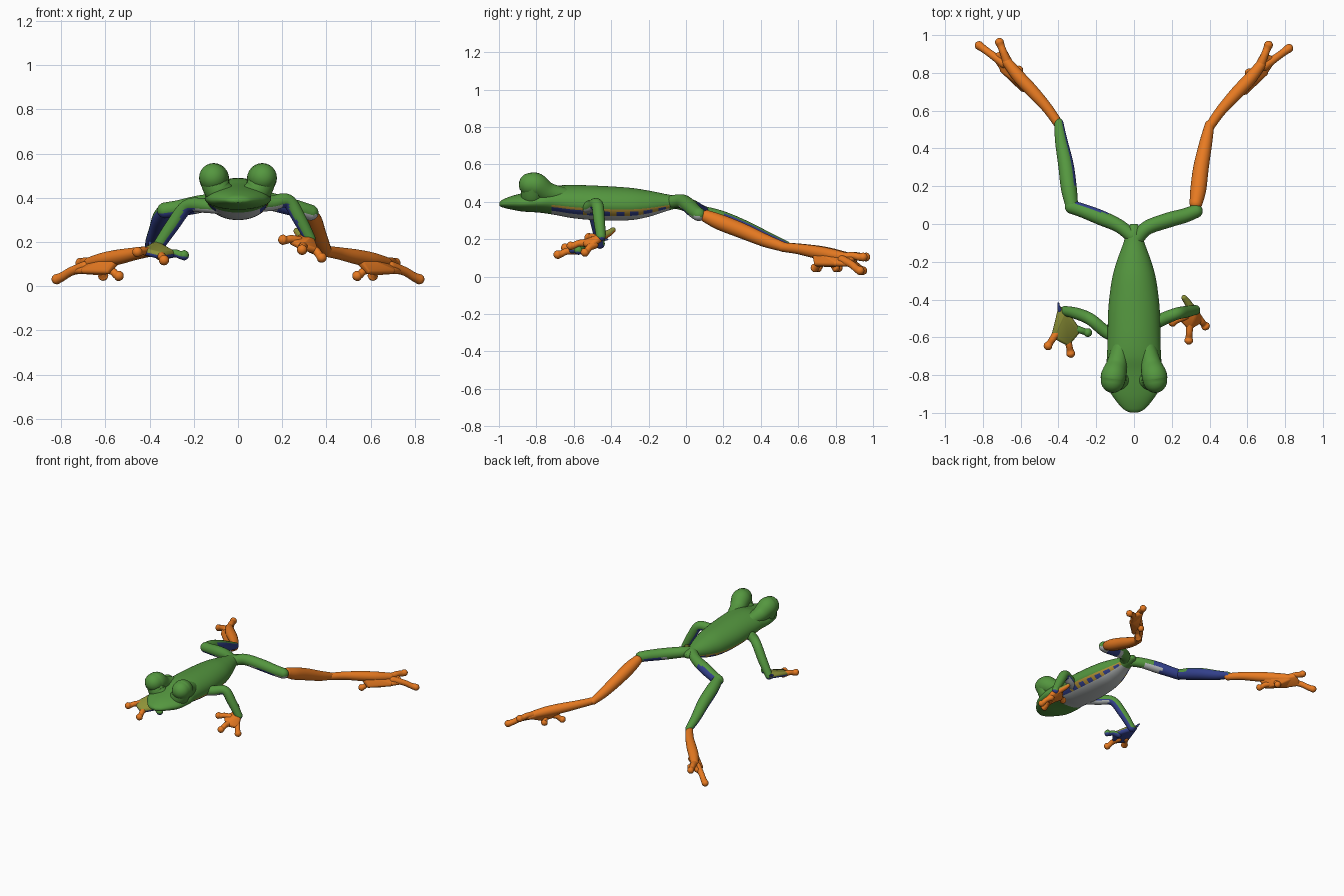
import bpy, bmesh, math
from mathutils import Vector

if "Cube" in bpy.data.objects:
    bpy.data.objects.remove(bpy.data.objects["Cube"])


def mat(name, c):
    m = bpy.data.materials.new(name)
    m.diffuse_color = (*c, 1)
    m.use_nodes = True
    m.node_tree.nodes["Principled BSDF"].inputs["Base Color"].default_value = m.diffuse_color
    return m


GREEN = mat("leaf green", (0.09, 0.31, 0.05))
ORANGE = mat("orange", (0.82, 0.20, 0.016))
BLUE = mat("deep blue", (0.035, 0.055, 0.28))
WHITE = mat("belly grey", (0.50, 0.53, 0.53))
TAN = mat("flank tan", (0.48, 0.30, 0.04))
OLIVE = mat("olive", (0.27, 0.29, 0.04))


def finish(bm, name, mats, rule=None):
    bmesh.ops.recalc_face_normals(bm, faces=bm.faces)
    for f in bm.faces:
        f.smooth = True
        if rule:
            f.material_index = rule(f.calc_center_median(), f.normal)
    me = bpy.data.meshes.new(name)
    bm.to_mesh(me)
    bm.free()
    for m in mats:
        me.materials.append(m)
    ob = bpy.data.objects.new(name, me)
    bpy.context.collection.objects.link(ob)
    return ob


def spline(pts, n):
    """Catmull-Rom through tuples of any length"""
    out = []
    for i in range(len(pts) - 1):
        a, b, c, d = (pts[max(i - 1, 0)], pts[i], pts[i + 1], pts[min(i + 2, len(pts) - 1)])
        for k in range(n):
            t = k / n
            out.append([0.5 * (2 * q + (r - p) * t + (2 * p - 5 * q + 4 * r - s) * t * t
                               + (3 * q - p - 3 * r + s) * t ** 3) for p, q, r, s in zip(a, b, c, d)])
    out.append(list(pts[-1]))
    return out


def loft(bm, rings):
    vs = [[bm.verts.new(p) for p in r] for r in rings]
    n = len(vs[0])
    for a, b in zip(vs, vs[1:]):
        for j in range(n):
            bm.faces.new((a[j], a[(j + 1) % n], b[(j + 1) % n], b[j]))
    bm.faces.new(vs[0])
    bm.faces.new(vs[-1])


def tube(name, pts, mats, rule=None, n=6, seg=24):
    """Round tube through (x, y, z, radius) with rounded ends"""
    s = spline(pts, n)
    P = [Vector(q[:3]) for q in s]
    R = [max(q[3], 0.003) for q in s]
    d0, d1 = (P[0] - P[1]).normalized(), (P[-1] - P[-2]).normalized()
    caps = [0.97, 0.8, 0.5, 0.2]
    head = [(P[0] + d0 * R[0] * math.sin(math.acos(k)), R[0] * k) for k in reversed(caps)]
    tail = [(P[-1] + d1 * R[-1] * math.sin(math.acos(k)), R[-1] * k) for k in caps]
    path = head + list(zip(P, R)) + tail
    rings, u = [], None
    for i, (p, r) in enumerate(path):
        t = (path[min(i + 1, len(path) - 1)][0] - path[max(i - 1, 0)][0]).normalized()
        u = (t.orthogonal() if u is None else u - t * u.dot(t)).normalized()
        w = t.cross(u)
        rings.append([p + r * (u * math.cos(a) + w * math.sin(a))
                      for a in (2 * math.pi * j / seg for j in range(seg))])
    bm = bmesh.new()
    loft(bm, rings)
    return finish(bm, name, mats, rule)


def web(name, pts, mats, rule=None):
    """Skin stretched over balls (x, y, z, radius)"""
    bm = bmesh.new()
    for x, y, z, r in pts:
        for k in range(7):
            e = -math.pi / 2 + math.pi * k / 6
            for j in range(12):
                a = j * math.pi / 6
                bm.verts.new((x + r * math.cos(e) * math.cos(a), y + r * math.cos(e) * math.sin(a), z + r * math.sin(e)))
    bmesh.ops.remove_doubles(bm, verts=bm.verts, dist=1e-5)
    bmesh.ops.convex_hull(bm, input=bm.verts)
    bmesh.ops.delete(bm, geom=[v for v in bm.verts if not v.link_faces], context='VERTS')
    return finish(bm, name, mats, rule)


def below(limit):
    """Second colour on faces that look down"""
    return lambda c, n: 1 if n.z < limit else 0


def digit(name, base, tip, mats, r=0.018, pad=0.026, rule=None):
    """Thin toe ending in a round pad"""
    b, t = Vector(base), Vector(tip)
    mid = b.lerp(t, 0.5) + Vector((0, 0, 0.006))
    near = b.lerp(t, 0.8)
    return tube(name, [(*b, r * 1.2), (*mid, r), (*near, r), (*t, pad * 0.9)], mats, rule)


# Body and head: (y, half width, top, bottom)
SECT = [(-0.998, .02, .397, .378), (-.98, .056, .412, .37), (-.93, .10, .432, .358), (-.87, .135, .447, .348),
        (-.78, .15, .465, .342), (-.70, .143, .485, .33), (-.6, .14, .49, .312), (-.45, .136, .485, .30),
        (-.3, .118, .475, .302), (-.2, .092, .46, .32), (-.1, .056, .44, .352), (-.04, .042, .43, .368),
        (0.0, .018, .415, .385)]
SEG = 72
prof = spline(SECT, 14)


def mid_z(top, bot):
    return bot + 0.45 * (top - bot)


body_rings = []
for y, w, top, bot in prof:
    c = mid_z(top, bot)
    ring = []
    for j in range(SEG):
        a = 2 * math.pi * j / SEG
        s = math.sin(a)
        ring.append((w * math.cos(a), y, c + s * ((top - c) if s > 0 else (c - bot))))
    body_rings.append(ring)


def body_rule(c, n):
    # green back, tan stripe carrying blue dashes, grey belly
    if c.y < -0.72 or c.y > -0.09:
        return 0
    y, w, top, bot = min(prof, key=lambda q: abs(q[0] - c.y))
    m = mid_z(top, bot)
    d = math.degrees(math.asin(max(-1, min(1, (c.z - m) / (m - bot)))))
    if d > -15:
        return 0
    if d > -25:
        return 3
    if d > -45:
        return 1 if c.y < -0.57 or (c.y / 0.075) % 1 < 0.6 else 3
    return 2


bm = bmesh.new()
loft(bm, body_rings)
finish(bm, "body", [GREEN, BLUE, WHITE, TAN], body_rule)

# Bulging eyes running back into the neck and down to the cheeks
for s, side in ((1, "right"), (-1, "left")):
    tube(side + "_eye", [(s * .112, -.83, .492, .064), (s * .107, -.80, .486, .067),
                         (s * .09, -.74, .45, .055), (s * .07, -.65, .43, .045)], [GREEN])
    tube(side + "_eye_base", [(s * .112, -.82, .48, .06), (s * .09, -.82, .435, .062),
                              (s * .06, -.82, .41, .055)], [GREEN])


# Arms: grey under the shoulder, blue under the forearm
def arm_rule(c, n):
    if n.z > -.35:
        return 0
    return 2 if abs(c.x) < .2 and n.z < -.5 else 1


ARM = [GREEN, BLUE, WHITE]
tube("right_arm", [(.08, -.54, .37, .035), (.15, -.505, .375, .034), (.225, -.475, .385, .032),
                   (.275, -.465, .31, .031), (.325, -.455, .215, .026)], ARM, arm_rule)
tube("left_arm", [(-.08, -.60, .36, .035), (-.15, -.57, .365, .033), (-.23, -.505, .36, .032),
                  (-.30, -.475, .27, .031), (-.365, -.46, .175, .026)], ARM, arm_rule)

# Right hand
web("right_palm", [(.325, -.465, .205, .022), (.285, -.45, .215, .018), (.25, -.495, .20, .016),
                   (.295, -.54, .18, .018), (.345, -.51, .165, .017)], [ORANGE])
digit("right_finger_inner", (.275, -.485, .205), (.205, -.52, .21), [ORANGE])
digit("right_finger_middle", (.295, -.53, .18), (.29, -.615, .165), [ORANGE])
digit("right_finger_outer", (.335, -.49, .17), (.378, -.54, .13), [ORANGE])
tube("right_thumb", [(.31, -.455, .21, .022), (.28, -.41, .235, .018), (.265, -.39, .25, .014)],
     [OLIVE, ORANGE], below(-.1))

# Left hand: olive on top, blue beneath
web("left_palm", [(-.37, -.475, .178, .024), (-.39, -.45, .18, .013), (-.42, -.59, .157, .017),
                  (-.352, -.625, .14, .018), (-.30, -.565, .147, .017)], [OLIVE, BLUE], below(0))
digit("left_finger_outer", (-.405, -.57, .155), (-.455, -.645, .155), [ORANGE])
digit("left_finger_middle", (-.355, -.59, .14), (-.335, -.685, .118), [ORANGE])
digit("left_finger_inner", (-.32, -.55, .145), (-.245, -.575, .14), [GREEN, BLUE], rule=below(-.3))
tube("left_thumb", [(-.385, -.47, .175, .016), (-.398, -.44, .195, .008), (-.40, -.42, .20, .005)], [BLUE])


# Thighs
def left_thigh_rule(c, n):
    if n.z < -.3 and -.19 < c.x < -.08:
        return 2
    return 1 if (n.z < -.3 and c.x < -.13) or (n.y > .7 and -.31 < c.x < -.13) else 0


def right_thigh_rule(c, n):
    if n.z > -.3 or c.x < .12:
        return 0
    return 1 if .17 < c.x < .29 else 2


tube("right_thigh", [(.02, -.075, .40, .035), (.07, -.02, .402, .038), (.18, .02, .375, .040),
                     (.27, .045, .35, .038), (.328, .068, .333, .036)], [GREEN, BLUE, WHITE], right_thigh_rule)
tube("left_thigh", [(-.01, -.065, .40, .035), (-.08, -.01, .388, .036), (-.18, .035, .37, .040),
                    (-.27, .07, .352, .037), (-.33, .09, .343, .036)], [GREEN, BLUE, WHITE], left_thigh_rule)

# Shanks: the right one is orange, the left one green with a blue underside
tube("right_shank", [(.328, .11, .322, .034), (.34, .18, .292, .042), (.355, .30, .245, .041),
                     (.38, .43, .19, .034), (.40, .525, .158, .025)], [ORANGE])
tube("left_shank", [(-.33, .10, .342, .034), (-.345, .19, .31, .042), (-.36, .31, .261, .041),
                    (-.385, .44, .204, .033), (-.398, .535, .167, .024)], [GREEN, BLUE],
     lambda c, n: 1 if n.z < -.08 or (n.x > .72 and c.y > .2) else 0)

# Webbed hind feet
for s, side, dy in ((1, "right", 0), (-1, "left", .015)):
    def q(x, y, z, *r):
        return (s * x, y + dy, z, *r)
    tube(side + "_foot", [q(.40, .515, .158, .025), q(.46, .60, .148, .028), q(.54, .69, .132, .034),
                          q(.61, .765, .118, .034), q(.67, .84, .105, .027)], [ORANGE])
    web(side + "_foot_web", [q(.55, .70, .125, .025), q(.59, .70, .07, .015), q(.63, .79, .065, .015),
                             q(.695, .80, .07, .015), q(.685, .875, .10, .016)], [ORANGE])
    web(side + "_toe_web", [q(.64, .80, .10, .02), q(.69, .80, .07, .015), q(.735, .87, .07, .016),
                            q(.685, .89, .10, .017)], [ORANGE])
    digit(side + "_toe_long", q(.69, .835, .09), q(.82, .93, .032), [ORANGE], r=.02)
    digit(side + "_toe_upper", q(.67, .84, .105), q(.712, .947, .105), [ORANGE], r=.02)
    digit(side + "_toe_lower", q(.62, .765, .08), q(.61, .80, .048), [ORANGE])
    digit(side + "_toe_rear", q(.60, .73, .08), q(.54, .69, .047), [ORANGE])
